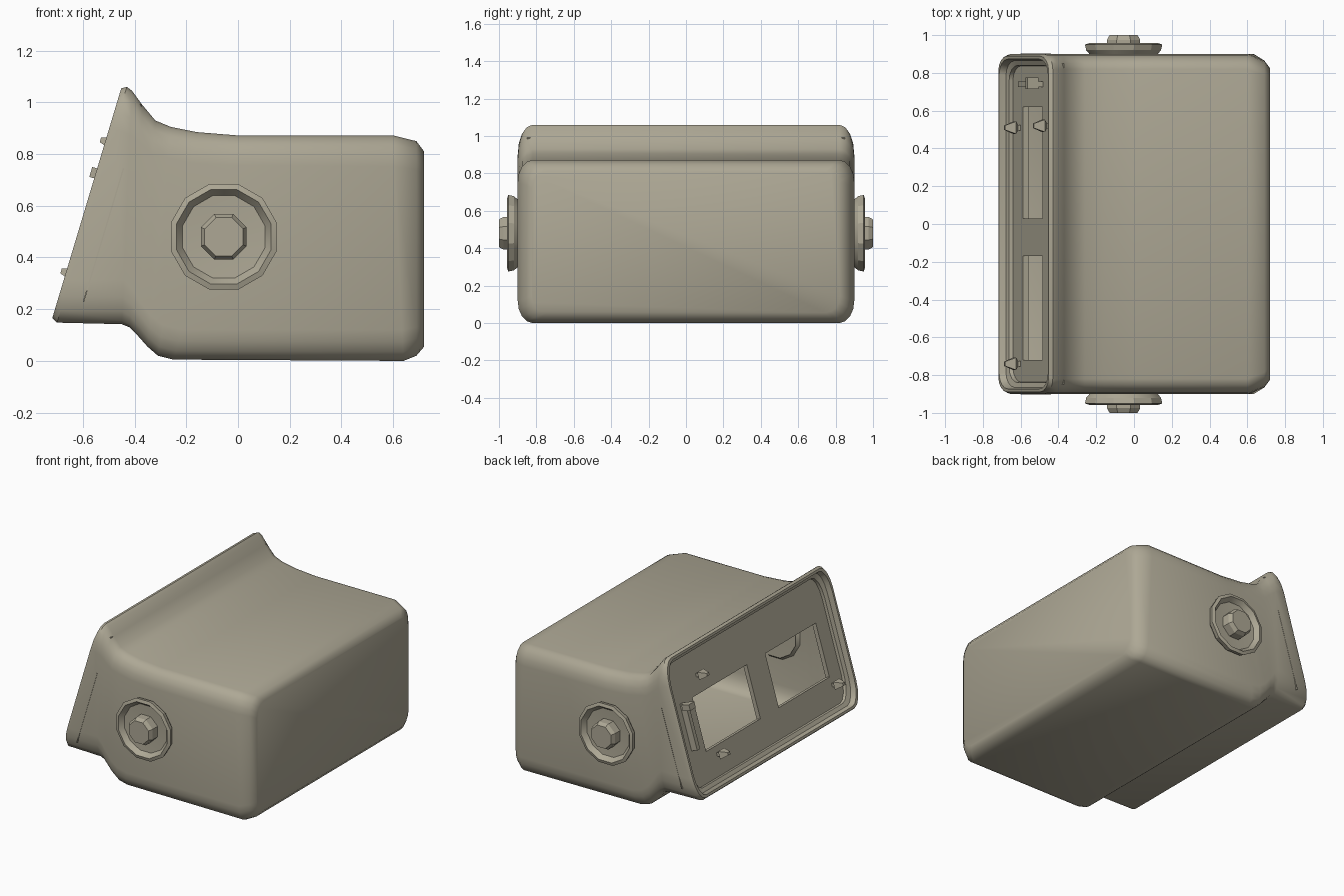
import bpy, bmesh, math
from mathutils import Vector

if "Cube" in bpy.data.objects:
    bpy.data.objects.remove(bpy.data.objects["Cube"])

mat = bpy.data.materials.new("warm_grey_beige")
mat.use_nodes = True
COLOR = (0.42, 0.39, 0.30, 1)
mat.diffuse_color = COLOR
mat.node_tree.nodes["Principled BSDF"].inputs["Base Color"].default_value = COLOR

# Slanted mouth plane: origin at its lower edge, UP along it, IN into the housing
BASE = Vector((-0.72, 0, 0.16))
UP = Vector((0.27, 0, 0.90)).normalized()
IN = Vector((UP.z, 0, -UP.x))
HEIGHT = 0.94


def on_mouth(s, y, depth):
    return BASE + UP * s + IN * depth + Vector((0, y, 0))


def finish(name, bm, angle=30):
    bmesh.ops.recalc_face_normals(bm, faces=bm.faces)
    mesh = bpy.data.meshes.new(name)
    bm.to_mesh(mesh)
    bm.free()
    mesh.materials.append(mat)
    obj = bpy.data.objects.new(name, mesh)
    bpy.context.collection.objects.link(obj)
    bpy.ops.object.select_all(action="DESELECT")
    obj.select_set(True)
    bpy.context.view_layer.objects.active = obj
    if angle:
        bpy.ops.object.shade_smooth_by_angle(angle=math.radians(angle))
    return obj


def bridge(bm, rings):
    for a, b in zip(rings, rings[1:]):
        n = len(a)
        for i in range(n):
            j = (i + 1) % n
            bm.faces.new((a[i], a[j], b[j], b[i]))


def rounded_ring(bm, low, high, half, corner_w, corner_h, steps=4):
    """Rounded rectangle standing between two centre points."""
    low, high = Vector((low[0], 0, low[1])), Vector((high[0], 0, high[1]))
    axis, mid = (high - low).normalized(), (low + high) / 2
    tall = (high - low).length / 2
    verts = []
    for q, (sy, sz) in enumerate([(1, 1), (-1, 1), (-1, -1), (1, -1)]):
        for k in range(steps + 1):
            a = math.pi / 2 * (q + k / steps)
            y = sy * (half - corner_w) + corner_w * math.cos(a)
            t = sz * (tall - corner_h) + corner_h * math.sin(a)
            verts.append(bm.verts.new(mid + axis * t + Vector((0, y, 0))))
    return verts


# Housing: stepped lip inside the mouth, then sections lofted to the closed end
bm = bmesh.new()
rings = []
for depth, inset in [(0.09, 0.06), (0.045, 0.055), (0.035, 0.03), (0, 0.022), (0, 0.006)]:
    lo, hi = on_mouth(inset, 0, depth), on_mouth(HEIGHT - inset, 0, depth)
    rings.append(rounded_ring(bm, lo.xz, hi.xz, 0.895 - inset, 0.08, 0.16))
sections = [
    ((-0.70, 0.148), (-0.43, 1.06), 0.90, 0.17),
    ((-0.45, 0.142), (-0.41, 1.045), 0.90, 0.17),
    ((-0.42, 0.13), (-0.37, 0.99), 0.90, 0.15),
    ((-0.39, 0.10), (-0.32, 0.93), 0.90, 0.13),
    ((-0.35, 0.055), (-0.26, 0.905), 0.90, 0.12),
    ((-0.31, 0.02), (-0.16, 0.885), 0.90, 0.12),
    ((-0.25, 0.005), (0, 0.872), 0.90, 0.12),
    ((0.64, 0), (0.60, 0.872), 0.90, 0.12),
    ((0.69, 0.02), (0.69, 0.85), 0.865, 0.11),
    ((0.72, 0.055), (0.72, 0.81), 0.825, 0.09),
]
for low, high, half, corner in sections:
    rings.append(rounded_ring(bm, low, high, half, 0.08, corner))
bridge(bm, rings)
bm.faces.new(rings[-1])
finish("housing", bm, 40)

# Recessed panel with two window openings
bm = bmesh.new()
ys = [-0.85, -0.72, -0.17, 0.03, 0.62, 0.85]
ss = [0.045, 0.245, 0.605, 0.895]
grid = [[bm.verts.new(on_mouth(s, y, 0.08)) for y in ys] for s in ss]
for r in range(len(ss) - 1):
    for c in range(len(ys) - 1):
        if r == 1 and c in (1, 3):
            continue
        bm.faces.new((grid[r][c], grid[r][c + 1], grid[r + 1][c + 1], grid[r + 1][c]))
panel = finish("recessed_panel", bm, 0)
thick = panel.modifiers.new("thickness", "SOLIDIFY")
thick.thickness = 0.03
thick.offset = 0


def mouth_box(name, s, y, d):
    """Box given by ranges along the mouth, across it and in depth."""
    bm = bmesh.new()
    bmesh.ops.create_cube(bm, size=1)
    for v in bm.verts:
        pick = [rng[0 if c < 0 else 1] for rng, c in zip((s, y, d), v.co)]
        v.co = on_mouth(*pick)
    return finish(name, bm, 0)


# Side seams, window frames and the retaining bar
for name, sign in (("back", 1), ("front", -1)):
    mouth_box(name + "_side_seam", (0.10, 0.64), (sign * 0.88, sign * 0.902), (0.095, 0.10))
mouth_box("retaining_bar", (0.30, 0.61), (0.725, 0.755), (0.02, 0.09))
mouth_box("retaining_bar_hook", (0.57, 0.61), (0.715, 0.775), (-0.02, 0.04))


# Snap clips: a stem with a wedge-shaped head
def clip(name, s, y):
    mouth_box(name + "_stem", (s - 0.012, s + 0.012), (y - 0.015, y + 0.015), (0, 0.08))
    bm = bmesh.new()
    loops = []
    for depth, r in [(0.05, 0.015), (0.035, 0.033), (-0.02, 0.012)]:
        loops.append([bm.verts.new(on_mouth(s + r * b * 0.8, y + r * a, depth))
                      for a, b in ((-1, -1), (1, -1), (1, 1), (-1, 1))])
    bridge(bm, loops)
    bm.faces.new(loops[0])
    bm.faces.new(loops[-1])
    finish(name + "_head", bm, 0)


clip("upper_clip", 0.72, 0.52)
clip("lower_back_clip", 0.19, 0.51)
clip("lower_front_clip", 0.19, -0.74)


# Knobs: dished flange and faceted hub on both sides
def lathe(name, profile, sides, sign):
    bm = bmesh.new()
    loops = []
    for r, y in profile:
        loops.append([bm.verts.new((-0.055 + r * math.cos(a), sign * y, 0.48 + r * math.sin(a)))
                      for a in (2 * math.pi * (i + 0.5) / sides for i in range(sides))])
    bridge(bm, loops)
    bm.faces.new(loops[-1])
    finish(name, bm, 25)


for side, sign in (("front", -1), ("back", 1)):
    lathe(side + "_knob_flange",
          [(0.17, 0.88), (0.205, 0.92), (0.212, 0.95), (0.19, 0.957), (0.165, 0.925), (0.08, 0.92)],
          12, sign)
    lathe(side + "_knob_hub", [(0.095, 0.91), (0.095, 0.975), (0.08, 1.0)], 8, sign)
